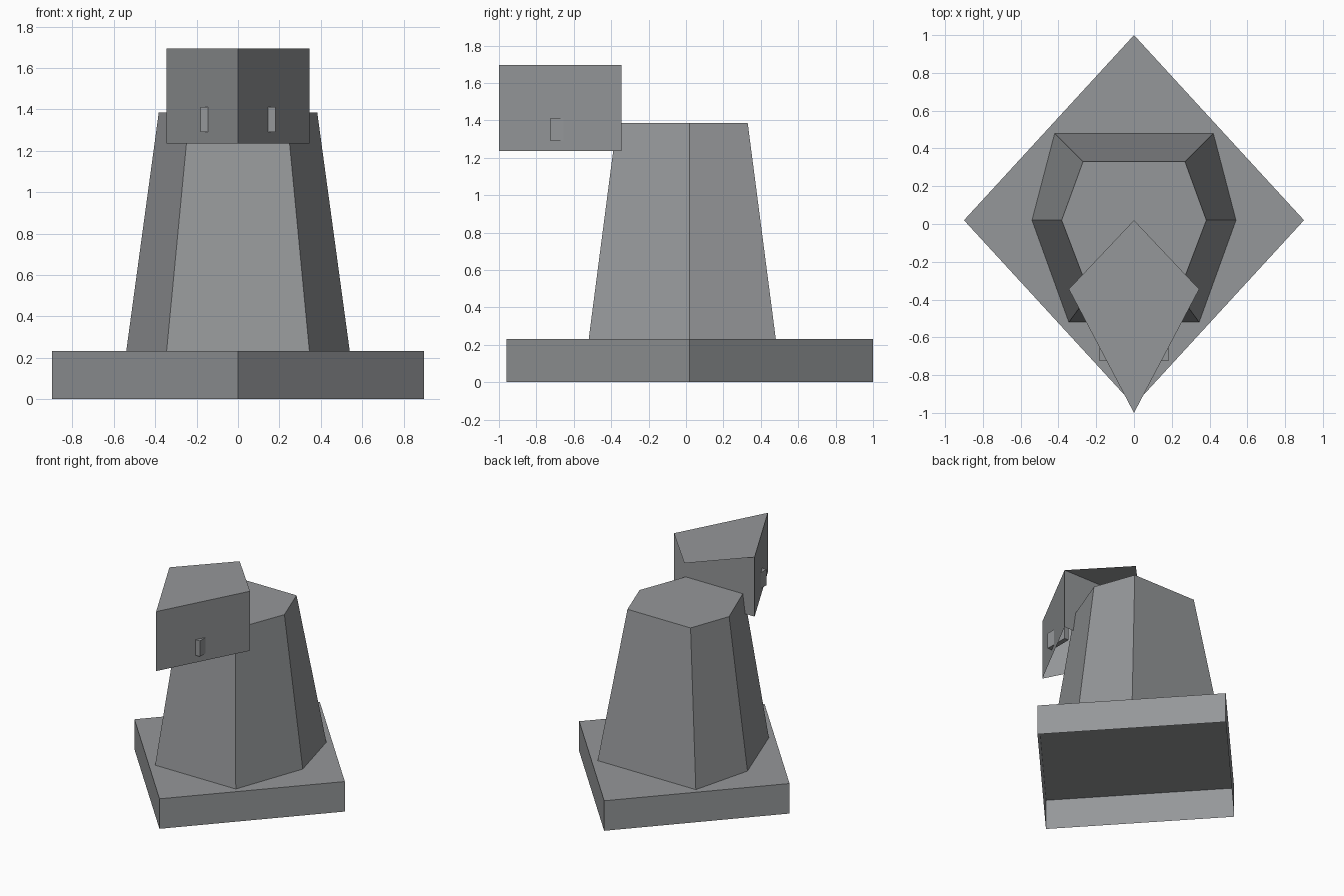
import bpy
import bmesh

if "Cube" in bpy.data.objects:
    bpy.data.objects.remove(bpy.data.objects["Cube"])

grey = bpy.data.materials.new("stone_grey")
grey.diffuse_color = (0.30, 0.31, 0.32, 1)
grey.use_nodes = True
grey.node_tree.nodes["Principled BSDF"].inputs["Base Color"].default_value = grey.diffuse_color


def loft(name, low, high, z0, z1, cap_top=True, cap_bottom=False):
    """Flat-sided solid between two outlines with the same point count."""
    bm = bmesh.new()
    a = [bm.verts.new((x, y, z0)) for x, y in low]
    b = [bm.verts.new((x, y, z1)) for x, y in high]
    n = len(a)
    for i in range(n):
        j = (i + 1) % n
        bm.faces.new((a[i], a[j], b[j], b[i]))
    if cap_top:
        bm.faces.new(b)
    if cap_bottom:
        bm.faces.new(a[::-1])
    return finish(name, bm)


def finish(name, bm):
    me = bpy.data.meshes.new(name)
    bm.to_mesh(me)
    bm.free()
    me.materials.append(grey)
    ob = bpy.data.objects.new(name, me)
    bpy.context.collection.objects.link(ob)
    return ob


def mirrored(half):
    """Right-hand points, front to back, completed counter-clockwise."""
    return half + [(-x, y) for x, y in reversed(half) if x > 0]


# Diamond plinth, hollow underneath
diamond = mirrored([(0, -0.96), (0.9, 0.02), (0, 1.0)])
loft("base", diamond, diamond, 0, 0.232)

# Tapered six-sided body
loft("body",
     mirrored([(0.345, -0.52), (0.54, 0.02), (0.42, 0.48)]),
     mirrored([(0.235, -0.37), (0.383, 0.02), (0.27, 0.33)]),
     0.232, 1.385)

# Wedge head, open below, with a flat crown reaching back over the body
wedge = mirrored([(0, -1.0), (0.345, -0.345)])
loft("head", wedge, wedge, 1.235, 1.695, cap_top=False)
bm = bmesh.new()
bm.faces.new([bm.verts.new((x, y, 1.695)) for x, y in
              mirrored([(0, -1.0), (0.345, -0.345), (0, 0.02)])])
finish("crown", bm)

# Small block eyes set through the head walls
for side, label in ((1, "right"), (-1, "left")):
    x0, x1 = sorted((side * 0.145, side * 0.182))
    eye = [(x0, -0.725), (x1, -0.725), (x1, -0.54), (x0, -0.54)]
    loft("eye_" + label, eye, eye, 1.29, 1.412, cap_bottom=True)
